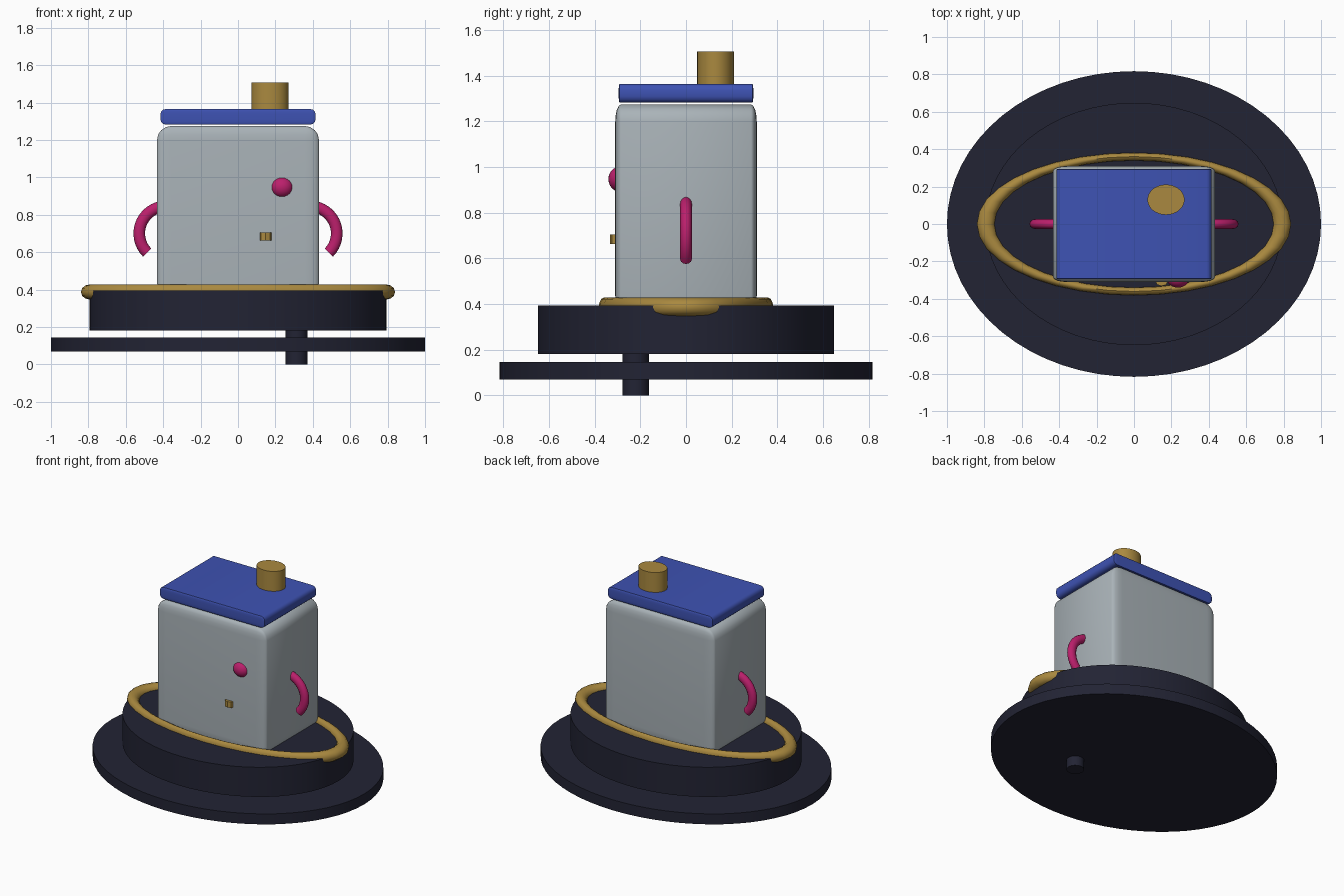
import bpy, bmesh, math
from mathutils import Matrix

if "Cube" in bpy.data.objects:
    bpy.data.objects.remove(bpy.data.objects["Cube"])


def material(name, rgb):
    m = bpy.data.materials.new(name)
    m.diffuse_color = (*rgb, 1)
    m.use_nodes = True
    m.node_tree.nodes["Principled BSDF"].inputs["Base Color"].default_value = m.diffuse_color
    return m


NAVY = material("dark navy", (0.016, 0.017, 0.034))
GREY = material("light grey", (0.40, 0.45, 0.48))
BLUE = material("roof blue", (0.048, 0.085, 0.45))
GOLD = material("old gold", (0.40, 0.25, 0.05))
PINK = material("deep pink", (0.50, 0.014, 0.15))


def finish(name, bm, mat, loc, scale=(1, 1, 1), angle=35):
    """Scale and place a bmesh, then make it a shaded object."""
    bmesh.ops.scale(bm, vec=scale, verts=bm.verts)
    bmesh.ops.translate(bm, vec=loc, verts=bm.verts)
    bmesh.ops.recalc_face_normals(bm, faces=bm.faces)
    me = bpy.data.meshes.new(name)
    bm.to_mesh(me)
    bm.free()
    ob = bpy.data.objects.new(name, me)
    bpy.context.collection.objects.link(ob)
    me.materials.append(mat)
    bpy.ops.object.select_all(action='DESELECT')
    bpy.context.view_layer.objects.active = ob
    ob.select_set(True)
    bpy.ops.object.shade_smooth_by_angle(angle=math.radians(angle))
    return ob


def cylinder(name, mat, x, y, z0, z1, rx, ry, sides):
    bm = bmesh.new()
    bmesh.ops.create_cone(bm, cap_ends=True, segments=sides, radius1=1, radius2=1, depth=1)
    finish(name, bm, mat, (x, y, (z0 + z1) / 2), (rx, ry, z1 - z0))


def rounded_box(name, mat, z0, z1, hx, hy, radius, squash, segs):
    """Box with rounded edges whose rounding is squashed along y."""
    bm = bmesh.new()
    bmesh.ops.create_cube(bm, size=2, matrix=Matrix.Diagonal((hx, hy / squash, (z1 - z0) / 2, 1)))
    bmesh.ops.bevel(bm, geom=bm.edges[:], offset=radius, segments=segs,
                    profile=0.5, affect='EDGES')
    finish(name, bm, mat, (0, 0, (z0 + z1) / 2), (1, squash, 1))


def tube_arc(name, mat, loc, R, r, a0, a1, steps, sides, scale=(1, 1, 1), closed=False):
    """Round tube swept along an arc in the xz plane, or a full ring in xy."""
    bm = bmesh.new()
    rings = []
    for i in range(steps if closed else steps + 1):
        a = a0 + (a1 - a0) * i / steps
        ring = []
        for j in range(sides):
            t = 2 * math.pi * j / sides
            d, h = R + r * math.cos(t), r * math.sin(t)
            p = (d * math.cos(a), d * math.sin(a), h) if closed else \
                (d * math.cos(a), h, d * math.sin(a))
            ring.append(bm.verts.new(p))
        rings.append(ring)
    pairs = list(zip(rings, rings[1:])) + ([(rings[-1], rings[0])] if closed else [])
    for p, q in pairs:
        for j in range(sides):
            k = (j + 1) % sides
            bm.faces.new((p[j], q[j], q[k], p[k]))
    if not closed:
        bm.faces.new(rings[0])
        bm.faces.new(rings[-1])
    finish(name, bm, mat, loc, scale, 50)


# Two-step oval base and the short pin underneath
cylinder("base_disc", NAVY, 0, 0, 0.07, 0.145, 1.0, 0.817, 64)
cylinder("upper_base", NAVY, 0, 0, 0.182, 0.394, 0.795, 0.648, 64)
cylinder("pin", NAVY, 0.313, -0.22, 0.0, 0.25, 0.058, 0.058, 16)

# Oval gold ring lying on the base
tube_arc("base_ring", GOLD, (0, 0, 0.387), 0.7925, 0.0475, 0, 2 * math.pi, 36, 12,
         (1, 0.455, 0.85), True)

# Body, roof slab and chimney
rounded_box("body", GREY, 0.36, 1.274, 0.433, 0.31, 0.075, 0.33, 4)
rounded_box("roof", BLUE, 1.282, 1.365, 0.415, 0.295, 0.028, 0.15, 3)
cylinder("chimney", GOLD, 0.171, 0.13, 1.34, 1.507, 0.099, 0.081, 32)

# Curved side arms
for side, label in ((1, "right"), (-1, "left")):
    tube_arc("arm_" + label, PINK, (side * 0.383, 0, 0.70), 0.145, 0.031,
             math.radians(-45), math.radians(80), 14, 12, (side, 0.84, 1))

# Round knob and small peg on the front
bm = bmesh.new()
bmesh.ops.create_uvsphere(bm, u_segments=24, v_segments=14, radius=1)
finish("knob", bm, PINK, (0.235, -0.29, 0.947), (0.06, 0.05, 0.055))
cylinder("peg", GOLD, 0.148, -0.305, 0.663, 0.705, 0.034, 0.027, 8)
